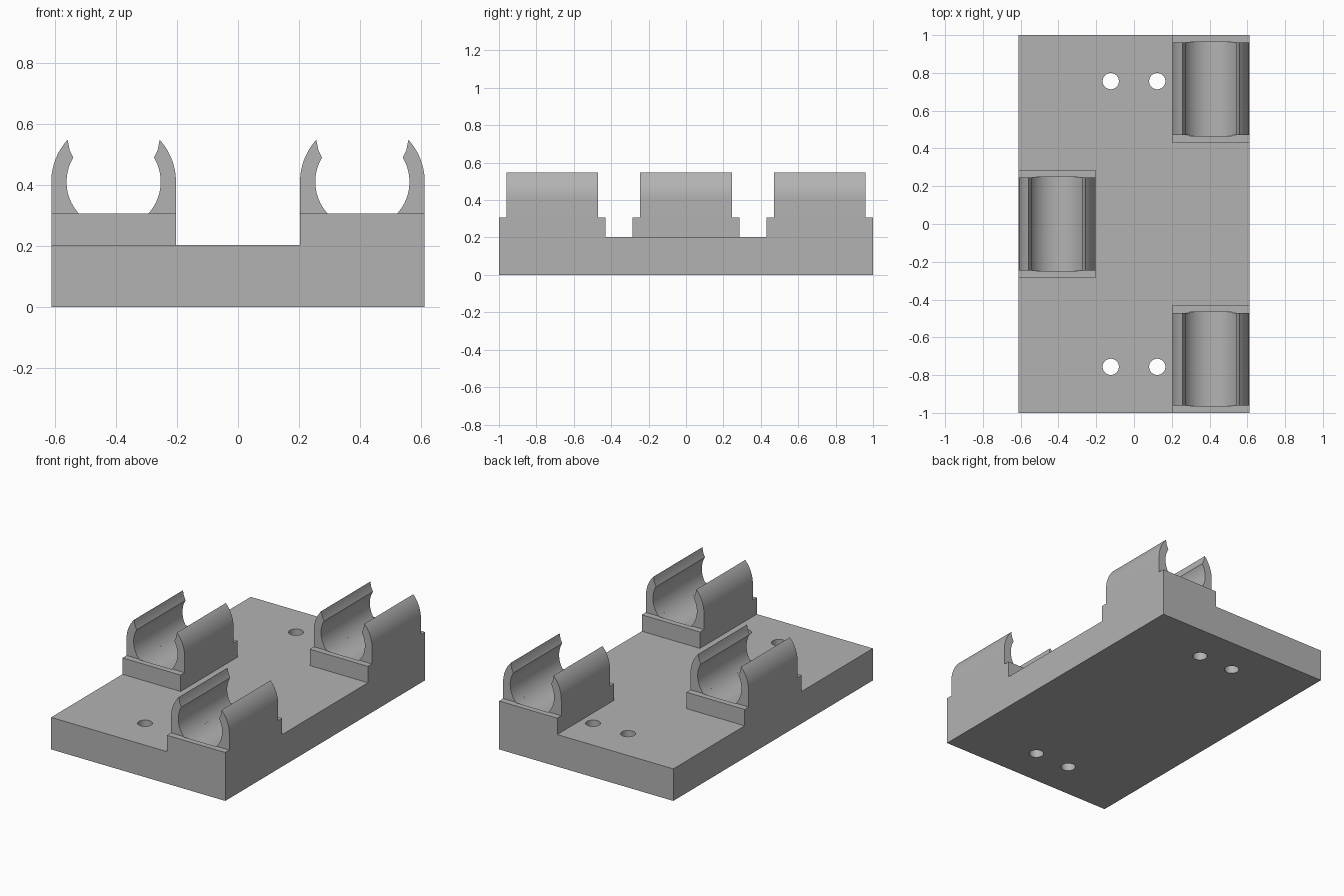
import bpy
import bmesh
from math import asin, cos, sin, radians
from mathutils import Matrix, Vector

if "Cube" in bpy.data.objects:
    bpy.data.objects.remove(bpy.data.objects["Cube"])

BASE_TOP, BLOCK_TOP, AXIS_Z = 0.203, 0.307, 0.41
HALF_X, OUTER_R, BORE_R = 0.611, 0.204, 0.154
CLIP_HALF, BLOCK_HALF = 0.245, 0.285

grey = bpy.data.materials.new("plain grey")
grey.use_nodes = True
colour = (0.45, 0.45, 0.45, 1)
grey.diffuse_color = colour
grey.node_tree.nodes["Principled BSDF"].inputs["Base Color"].default_value = colour


def finish(name, bm):
    bmesh.ops.recalc_face_normals(bm, faces=bm.faces)
    mesh = bpy.data.meshes.new(name)
    bm.to_mesh(mesh)
    bm.free()
    mesh.materials.append(grey)
    obj = bpy.data.objects.new(name, mesh)
    bpy.context.collection.objects.link(obj)
    return obj


def select(obj):
    bpy.ops.object.select_all(action='DESELECT')
    obj.select_set(True)
    bpy.context.view_layer.objects.active = obj


def smooth(obj):
    select(obj)
    bpy.ops.object.shade_smooth_by_angle(angle=radians(30))


def box(name, x0, x1, y0, y1, z0, z1):
    bm = bmesh.new()
    size = Matrix.Diagonal((x1 - x0, y1 - y0, z1 - z0, 1))
    centre = Matrix.Translation(((x0 + x1) / 2, (y0 + y1) / 2, (z0 + z1) / 2))
    bmesh.ops.create_cube(bm, size=1, matrix=centre @ size)
    return finish(name, bm)


def cylinders(name, matrices, radius, depth, sides):
    bm = bmesh.new()
    for m in matrices:
        bmesh.ops.create_cone(bm, cap_ends=True, segments=sides, radius1=radius,
                              radius2=radius, depth=depth, matrix=m)
    return finish(name, bm)


def cut(obj, cutter):
    cutter.hide_render = True
    mod = obj.modifiers.new("cut", 'BOOLEAN')
    mod.operation, mod.solver, mod.object = 'DIFFERENCE', 'EXACT', cutter
    select(obj)
    bpy.ops.object.modifier_apply(modifier=mod.name)
    bpy.data.objects.remove(cutter)
    smooth(obj)


def arc(radius, start, end, steps):
    angles = [start + (end - start) * i / steps for i in range(steps + 1)]
    return [(radius * cos(a), AXIS_Z + radius * sin(a)) for a in angles]


# Base plate with four screw holes
base = box("base_plate", -HALF_X, HALF_X, -1, 1, 0, BASE_TOP)
holes = [Matrix.Translation((x, y, 0.1)) for x in (-0.123, 0.123) for y in (-0.756, 0.756)]
cut(base, cylinders("hole_cutter", holes, 0.043, 0.6, 32))

# Clip arm cross-section: straight flank, outer arc, flared lip, bore arc
arm = [(OUTER_R, BLOCK_TOP)]
arm += arc(OUTER_R, 0, radians(42.4), 12)
arm += [(0.144, 0.514)]
arm += arc(BORE_R, radians(31), asin((BLOCK_TOP - AXIS_Z) / BORE_R), 18)


def clip_arm(name, cx, cy, side):
    bm = bmesh.new()
    face = bm.faces.new([bm.verts.new((cx + side * x, cy - CLIP_HALF, z)) for x, z in arm])
    ext = bmesh.ops.extrude_face_region(bm, geom=[face])
    verts = [v for v in ext["geom"] if isinstance(v, bmesh.types.BMVert)]
    bmesh.ops.translate(bm, verts=verts, vec=Vector((0, 2 * CLIP_HALF, 0)))
    smooth(finish(name, bm))


# Three holders: a troughed block carrying a pair of arms
cx = HALF_X - OUTER_R
for place, x, y in (("front", cx, -0.715), ("middle", -cx, 0), ("back", cx, 0.715)):
    block = box(place + "_block", x - OUTER_R, x + OUTER_R,
                y - BLOCK_HALF, y + BLOCK_HALF, BASE_TOP, BLOCK_TOP)
    lying = Matrix.Translation((x, y, AXIS_Z)) @ Matrix.Rotation(radians(90), 4, 'X')
    cut(block, cylinders("trough_cutter", [lying], BORE_R, 2 * CLIP_HALF + 0.008, 96))
    clip_arm(place + "_left_arm", x, y, 1)
    clip_arm(place + "_right_arm", x, y, -1)
